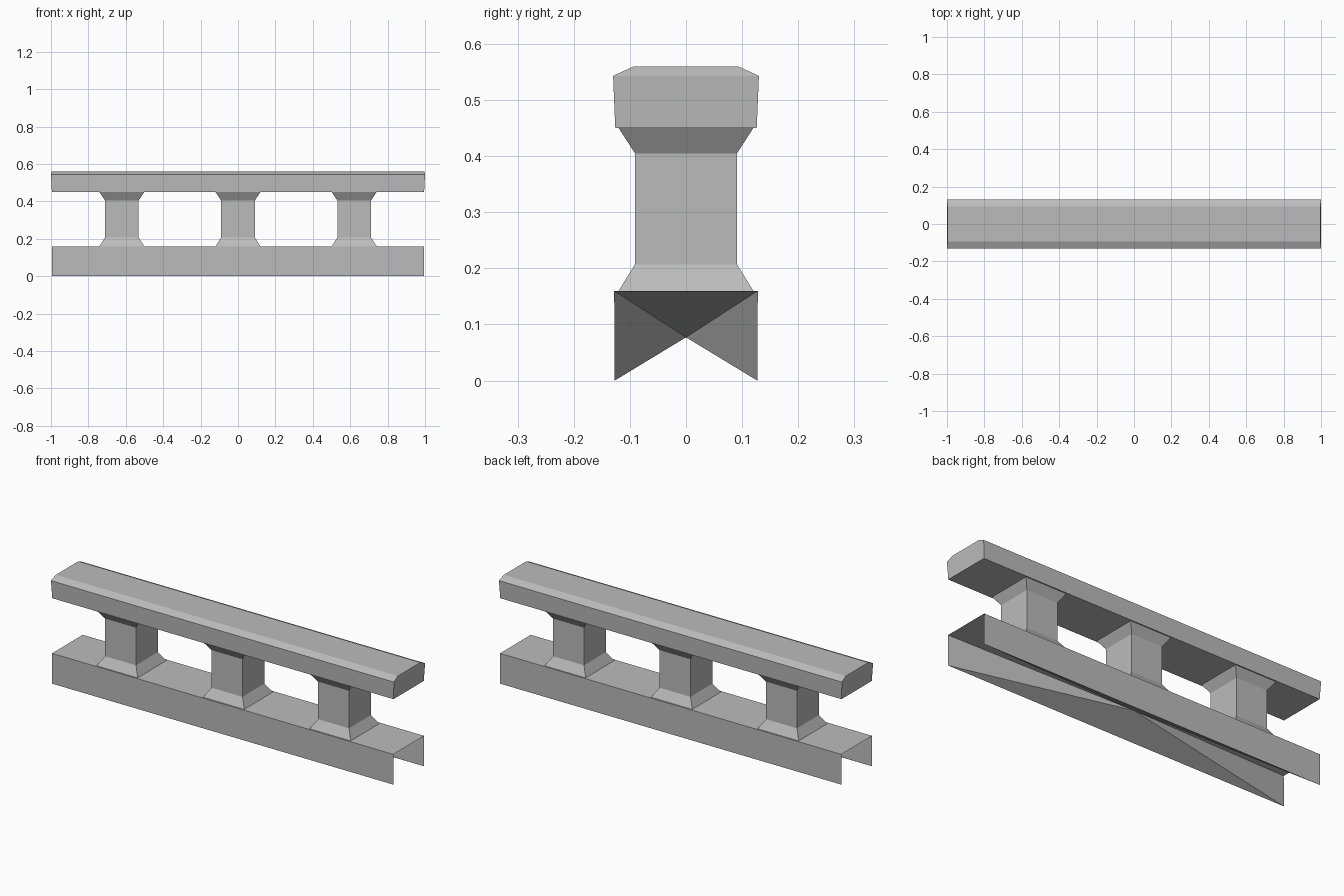
import bpy
import bmesh

default = bpy.data.objects.get("Cube")
if default:
    bpy.data.objects.remove(default, do_unlink=True)

# One plain stone colour
stone = bpy.data.materials.new("grey_stone")
stone.use_nodes = True
GREY = (0.5, 0.5, 0.5, 1)
stone.diffuse_color = GREY
stone.node_tree.nodes["Principled BSDF"].inputs["Base Color"].default_value = GREY


def finish(name, bm):
    bmesh.ops.recalc_face_normals(bm, faces=bm.faces)
    mesh = bpy.data.meshes.new(name)
    bm.to_mesh(mesh)
    bm.free()
    mesh.materials.append(stone)
    obj = bpy.data.objects.new(name, mesh)
    bpy.context.collection.objects.link(obj)
    return obj


def ring(bm, hx, hy, z):
    """Rectangle of vertices with half sizes hx, hy at height z."""
    return [bm.verts.new((sx * hx, sy * hy, z))
            for sx, sy in ((-1, -1), (1, -1), (1, 1), (-1, 1))]


def bridge(bm, low, high):
    for i in range(4):
        j = (i + 1) % 4
        bm.faces.new((low[i], low[j], high[j], high[i]))


def stack(name, levels):
    """Solid lofted through rectangular levels (hx, hy, z)."""
    bm = bmesh.new()
    rings = [ring(bm, *level) for level in levels]
    for low, high in zip(rings, rings[1:]):
        bridge(bm, low, high)
    bm.faces.new(rings[0])
    bm.faces.new(rings[-1])
    return finish(name, bm)


# Handrail with chamfered long edges
stack("handrail", [(0.995, 0.126, 0.45), (1.0, 0.13, 0.543), (0.997, 0.093, 0.56)])

# Three square balusters flared at foot and head
for label, x in (("right", -0.621), ("middle", 0), ("left", 0.621)):
    post = stack(label + "_baluster", [(0.12, 0.12, 0.16), (0.09, 0.091, 0.207),
                                       (0.09, 0.091, 0.405), (0.12, 0.12, 0.45)])
    post.location.x = x

# Plinth: top and long walls, hollowed from ends and underside to a central point
bm = bmesh.new()
low = ring(bm, 0.995, 0.127, 0)
top = ring(bm, 0.995, 0.128, 0.16)
bm.faces.new(top)
for a, b in ((0, 1), (2, 3)):
    bm.faces.new((low[a], low[b], top[b], top[a]))
apex = bm.verts.new((0, 0, 0.077))
for edge in [e for e in bm.edges if e.is_boundary]:
    bm.faces.new((*edge.verts, apex))
finish("plinth", bm)
